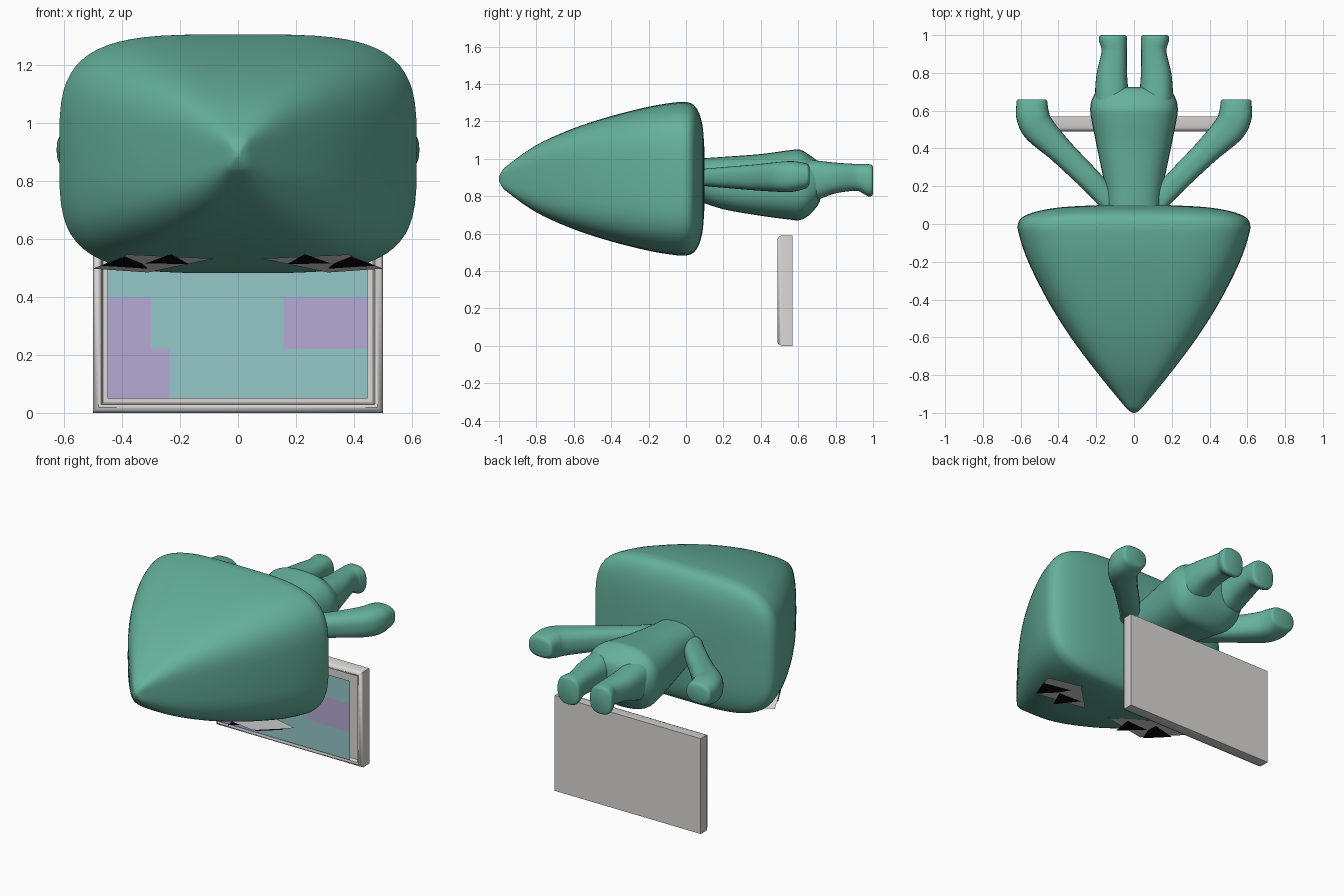
import bpy, bmesh, math
from mathutils import Vector

cube = bpy.data.objects.get("Cube")
if cube:
    bpy.data.objects.remove(cube)


def material(name, r, g, b):
    m = bpy.data.materials.new(name)
    m.use_nodes = True
    m.diffuse_color = (r, g, b, 1)
    m.node_tree.nodes["Principled BSDF"].inputs["Base Color"].default_value = (r, g, b, 1)
    return m


GREEN = material("sea_green", 0.13, 0.44, 0.33)
GREY = material("light_grey", 0.70, 0.69, 0.68)
TEAL = material("pale_teal", 0.30, 0.57, 0.58)
PURPLE = material("lavender", 0.46, 0.40, 0.66)
WHITE = material("eye_white", 0.75, 0.75, 0.75)
BLACK = material("black", 0.003, 0.003, 0.003)


def finish(name, bm, mat, smooth=None):
    mesh = bpy.data.meshes.new(name)
    bm.to_mesh(mesh)
    bm.free()
    mesh.materials.append(mat)
    ob = bpy.data.objects.new(name, mesh)
    bpy.context.collection.objects.link(ob)
    if smooth:
        bpy.ops.object.select_all(action='DESELECT')
        ob.select_set(True)
        bpy.context.view_layer.objects.active = ob
        bpy.ops.object.shade_smooth_by_angle(angle=math.radians(smooth))
    return ob


def catmull(a, b, c, d, t):
    return [0.5 * (2 * q + (r - p) * t + (2 * p - 5 * q + 4 * r - s) * t * t
                   + (3 * q - p - 3 * r + s) * t ** 3) for p, q, r, s in zip(a, b, c, d)]


def signed_pow(v, e):
    return math.copysign(abs(v) ** e, v)


def loft(name, sections, power=2.6, sides=32, steps=5, side=1):
    """Sections are (x, y, z, half width, half height, turn in degrees)."""
    pts = [sections[0]] + sections + [sections[-1]]
    rings = [catmull(*pts[i:i + 4], k / steps)
             for i in range(len(sections) - 1) for k in range(steps)] + [sections[-1]]
    bm = bmesh.new()
    loops = []
    for x, y, z, w, h, turn in rings:
        u = Vector((math.cos(math.radians(turn)), math.sin(math.radians(turn)), 0))
        loop = []
        for i in range(sides):
            a = math.tau * i / sides
            p = Vector((x, y, z)) + u * w * signed_pow(math.cos(a), 2 / power)
            p.z += h * signed_pow(math.sin(a), 2 / power)
            p.x *= side
            loop.append(bm.verts.new(p))
        loops.append(loop)
    for a, b in zip(loops, loops[1:]):
        for i in range(sides):
            j = (i + 1) % sides
            bm.faces.new((a[i], a[j], b[j], b[i]))
    bm.faces.new(loops[0])
    bm.faces.new(loops[-1])
    bmesh.ops.recalc_face_normals(bm, faces=bm.faces)
    return finish(name, bm, GREEN, 60)


# Head: rounded wedge growing from the tip to a domed back
head = [(-1, .008, .01), (-.985, .03, .04), (-.95, .062, .075), (-.8, .185, .18),
        (-.6, .335, .27), (-.4, .46, .335), (-.2, .56, .385), (-.06, .608, .408),
        (0, .614, .41), (.04, .585, .395), (.07, .50, .35), (.09, .37, .27), (.1, .18, .13)]
loft("head", [(0, y, .893, w, h, 0) for y, w, h in head], power=3.8, sides=64)

# Torso
body = [(.05, .89, .14, .11), (.2, .87, .155, .14), (.4, .86, .195, .165), (.55, .86, .225, .185),
        (.61, .86, .232, .188), (.66, .86, .222, .16), (.71, .87, .19, .11), (.725, .88, .12, .06)]
loft("torso", [(0, y, z, w, h, 0) for y, z, w, h in body], power=2.5)

for label, s in (("left", 1), ("right", -1)):
    # Legs with flared feet
    leg = [(.115, .6, .88, .09, .12), (.118, .7, .885, .088, .105), (.117, .8, .897, .08, .082),
           (.105, .91, .9, .067, .072), (.108, .95, .892, .071, .08), (.111, .975, .885, .075, .086),
           (.111, .993, .884, .073, .083), (.111, 1, .884, .062, .072)]
    loft(label + "_leg", [p + (0,) for p in leg], side=s)
    # Arms with mitten hands
    loft(label + "_arm", [
        (.12, .1, .9, .05, .045, -45), (.2, .2, .9, .06, .055, -45),
        (.38, .38, .9, .068, .07, -45), (.5, .5, .903, .085, .08, -40),
        (.535, .57, .905, .088, .082, -15), (.54, .63, .908, .083, .07, 0),
        (.54, .652, .91, .08, .06, 0), (.54, .66, .91, .068, .046, 0)], side=s)

    # Slanted eyes on the underside of the head
    def plate(name, outline, drop, mat):
        bm = bmesh.new()
        bm.faces.new([bm.verts.new((s * x, y, .466 - .2 * y - drop)) for x, y in outline])
        bmesh.ops.recalc_face_normals(bm, faces=bm.faces)
        for f in bm.faces:
            if f.normal.z > 0:
                f.normal_flip()
        finish(label + name, bm, mat)

    plate("_eye", [(.5, -.155), (.31, -.09), (.08, -.33), (.38, -.4)], 0, WHITE)
    plate("_pupil_outer", [(.47, -.23), (.31, -.18), (.33, -.27), (.39, -.39)], .005, BLACK)
    plate("_pupil_inner", [(.32, -.27), (.17, -.26), (.23, -.43)], .005, BLACK)

# Keyboard tray: bevelled slab with a recessed front
bm = bmesh.new()
bmesh.ops.create_cube(bm, size=1)
for v in bm.verts:
    v.co = Vector((v.co.x, .54 + v.co.y * .06, .295 + v.co.z * .59))
bm.faces.ensure_lookup_table()
front = min(bm.faces, key=lambda f: f.calc_center_median().y)
for thickness, depth in ((.012, .016), (.014, .005), (.014, -.004), (.008, -.022)):
    bmesh.ops.inset_region(bm, faces=[front], thickness=thickness, depth=depth)
finish("tray", bm, GREY, 40)


# Keys: tapered caps raised from flat outlines
def key(name, outline, mat):
    bm = bmesh.new()
    face = bm.faces.new([bm.verts.new((x, .512, z)) for x, z in outline])
    bm.normal_update()
    if face.normal.y > 0:
        face.normal_flip()
    for thickness, depth in ((.005, .035), (.006, .014), (.01, .006)):
        bmesh.ops.inset_region(bm, faces=[face], thickness=thickness, depth=depth)
    finish(name, bm, mat, 35)


def box(x0, x1, z0, z1):
    return [(x0, z0), (x1, z0), (x1, z1), (x0, z1)]


LOW, MID, TOP, END = .05, .222, .398, .54
key("corner_key", [(-.45, LOW), (-.237, LOW), (-.237, MID), (-.30, MID), (-.30, TOP), (-.45, TOP)], PURPLE)
for i, (a, b) in enumerate(((-.237, -.01), (-.01, .22), (.22, .447))):
    key(f"bottom_key_{i}", box(a, b, LOW, MID), TEAL)
for i, (a, b, m) in enumerate(((-.30, -.07, TEAL), (-.07, .157, TEAL), (.157, .447, PURPLE))):
    key(f"middle_key_{i}", box(a, b, MID, TOP), m)
key("space_key", box(-.45, .447, TOP, END), TEAL)
